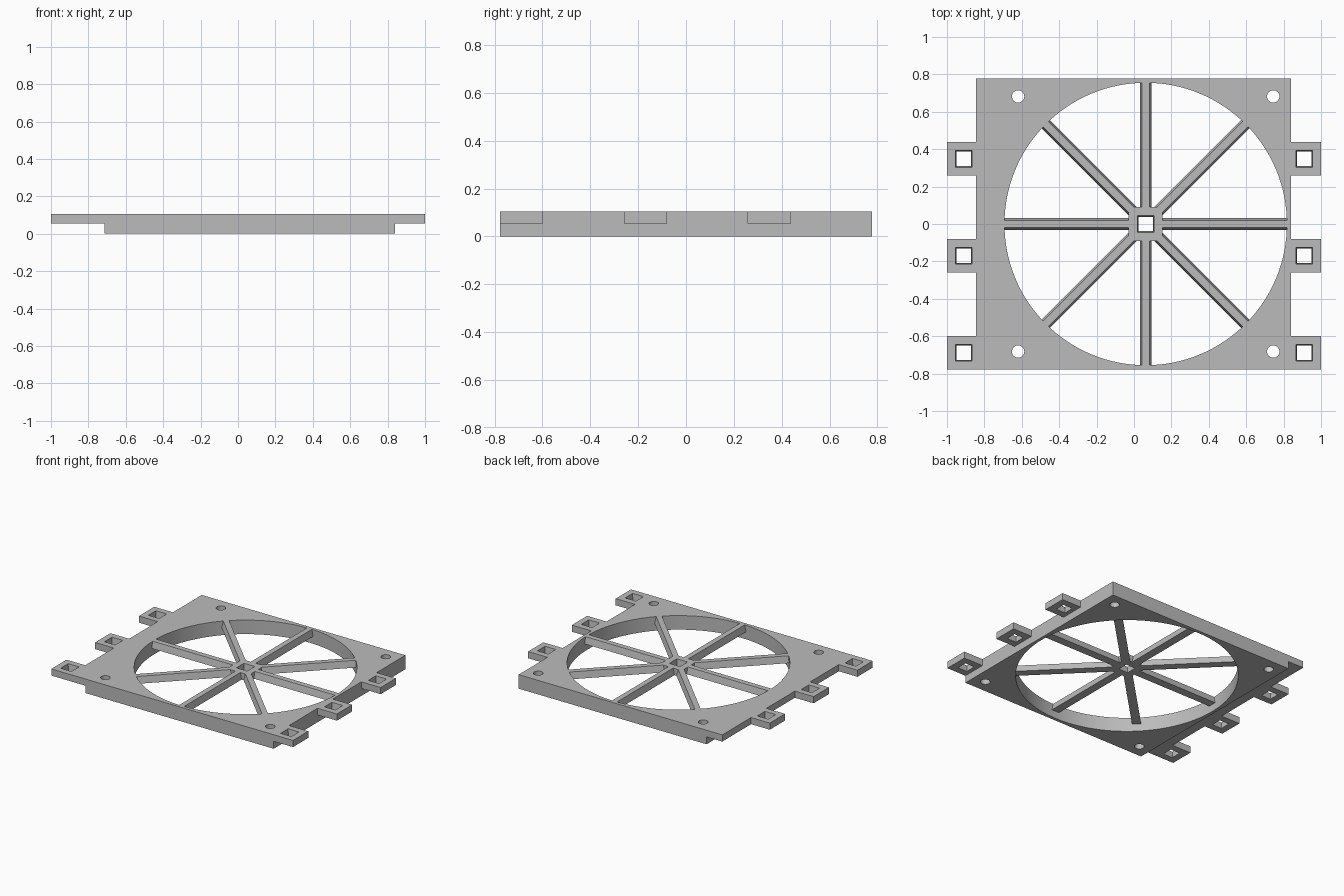
import bpy
import bmesh
from math import pi
from mathutils import Matrix, Vector

cube = bpy.data.objects.get("Cube")
if cube:
    bpy.data.objects.remove(cube, do_unlink=True)

TOP, MID = 0.105, 0.055      # upper face and underside of the thin parts
CX = 0.0625                  # centre of the round opening
HALF_Y = 0.778

grey = bpy.data.materials.new("plain grey")
grey.use_nodes = True
grey.diffuse_color = (0.5, 0.5, 0.5, 1)
grey.node_tree.nodes["Principled BSDF"].inputs["Base Color"].default_value = (0.5, 0.5, 0.5, 1)


def finish(name, bm):
    bmesh.ops.recalc_face_normals(bm, faces=bm.faces)
    mesh = bpy.data.meshes.new(name)
    bm.to_mesh(mesh)
    bm.free()
    mesh.materials.append(grey)
    obj = bpy.data.objects.new(name, mesh)
    bpy.context.collection.objects.link(obj)
    return obj


def block(name, x, y, z0, z1, low, high=None, turn=0):
    """Box whose top may differ in size from its bottom."""
    high = high or low
    bm = bmesh.new()
    bmesh.ops.create_cube(bm, size=1)
    for v in bm.verts:
        up = v.co.z > 0
        sx, sy = high if up else low
        v.co = Vector((v.co.x * sx, v.co.y * sy, z1 if up else z0))
    spin = Matrix.Translation((x, y, 0)) @ Matrix.Rotation(turn, 4, 'Z')
    bmesh.ops.transform(bm, matrix=spin, verts=bm.verts)
    return finish(name, bm)


def cylinder(name, x, y, radius, sides):
    bm = bmesh.new()
    bmesh.ops.create_cone(bm, cap_ends=True, segments=sides, radius1=radius,
                          radius2=radius, depth=1,
                          matrix=Matrix.Translation((x, y, 0)))
    return finish(name, bm)


def combine(target, others, operation):
    """Apply booleans to the target and remove the tools."""
    for other in others:
        mod = target.modifiers.new("combine", 'BOOLEAN')
        mod.operation = operation
        mod.solver = 'EXACT'
        mod.object = other
        other.hide_render = True
        bpy.context.view_layer.objects.active = target
        bpy.ops.object.modifier_apply(modifier=mod.name)
        bpy.data.objects.remove(other, do_unlink=True)


def square_hole(x, y):
    # sloped square socket, slightly wider at the top
    z0, z1 = MID - 0.01, TOP + 0.01
    return block("socket_cutter", x, y, z0, z1, (0.075, 0.075), (0.092, 0.092))


# Frame: stepped profile extruded from front to back
profile = [(-0.715, 0), (0.84, 0), (0.84, TOP), (-0.845, TOP), (-0.845, MID), (-0.715, MID)]
bm = bmesh.new()
face = bm.faces.new([bm.verts.new((x, -HALF_Y, z)) for x, z in profile])
ext = bmesh.ops.extrude_face_region(bm, geom=[face])
for v in ext["geom"]:
    if isinstance(v, bmesh.types.BMVert):
        v.co.y = HALF_Y
frame = finish("frame", bm)

# Side tabs, overlapping the frame a little so that they fuse
tab_rows = [-0.688, -0.17, 0.348]
tabs, sockets = [], []
for y in tab_rows:
    for side in (-1, 1):
        tabs.append(block("tab", side * 0.91, y, MID, TOP, (0.18, 0.18)))
        sockets.append(square_hole(side * 0.91, y))
combine(frame, tabs, 'UNION')
combine(frame, sockets, 'DIFFERENCE')

# Round opening and corner screw holes
holes = [cylinder("opening_cutter", CX, 0, 0.755, 128)]
for sx in (-1, 1):
    for sy in (-1, 1):
        holes.append(cylinder("screw_cutter", CX + sx * 0.682, sy * 0.682, 0.033, 32))
combine(frame, holes, 'DIFFERENCE')

# Hub with spokes: four tapered bars crossing a square block
spokes = block("hub_and_spokes", CX, 0, MID, TOP, (0.182, 0.182))
bars = [block("bar", CX, 0, MID, TOP, (1.51, 0.062), (1.51, 0.04), i * pi / 4)
        for i in range(4)]
combine(spokes, bars, 'UNION')
combine(spokes, [square_hole(CX, 0)], 'DIFFERENCE')

# Smooth round walls, sharp edges elsewhere
for obj in (frame, spokes):
    bpy.ops.object.select_all(action='DESELECT')
    obj.select_set(True)
    bpy.context.view_layer.objects.active = obj
    bpy.ops.object.shade_smooth_by_angle(angle=pi / 6)
